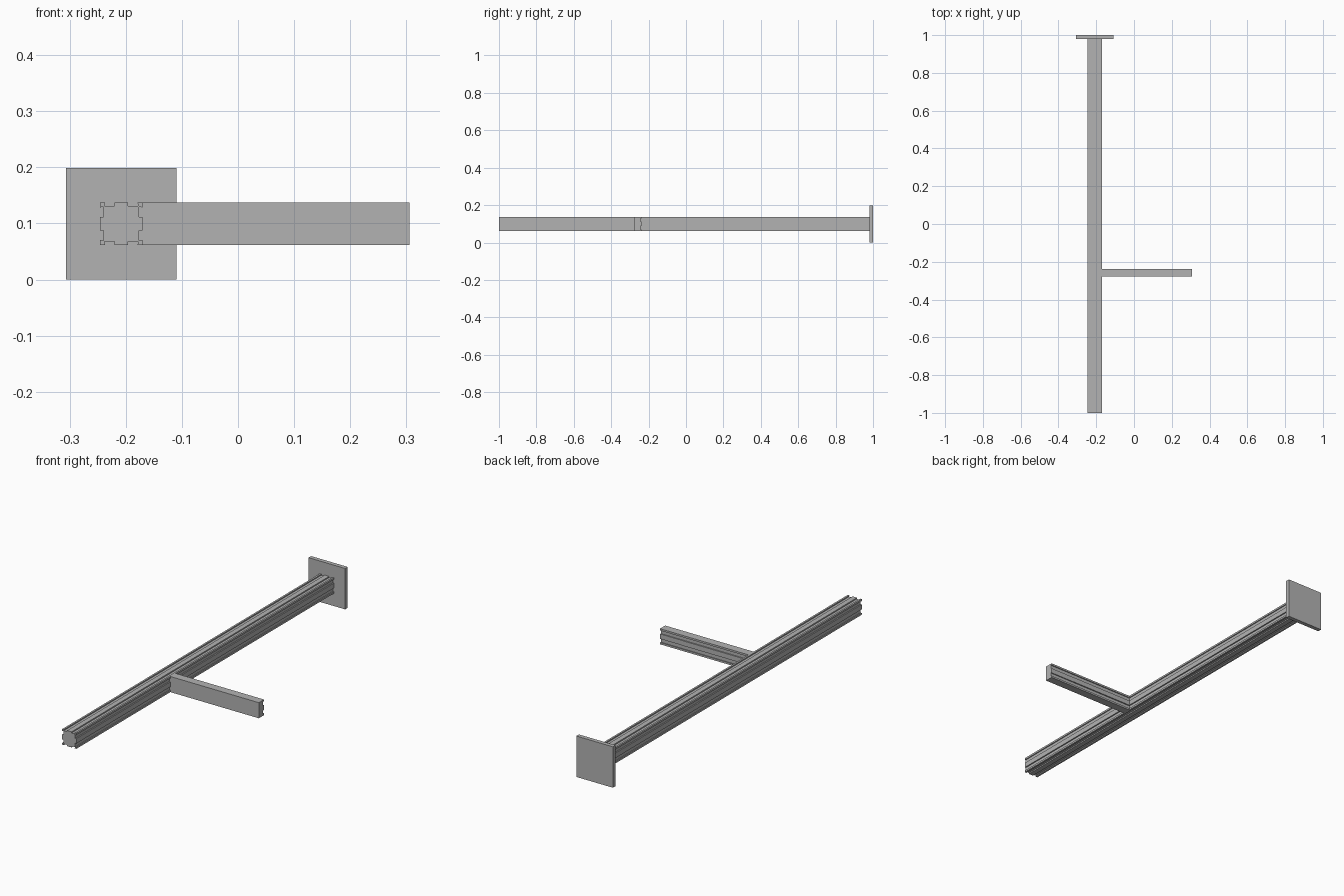
import bpy, bmesh
from mathutils import Vector

if "Cube" in bpy.data.objects:
    bpy.data.objects.remove(bpy.data.objects["Cube"])

CX, CZ, H = -0.208, 0.0995, 0.038  # beam axis and half width
G0, G1, D = 0.012, 0.029, 0.006    # groove start, end and depth

grey = bpy.data.materials.new("dark_grey")
grey.diffuse_color = (0.45, 0.45, 0.45, 1)
grey.use_nodes = True
grey.node_tree.nodes["Principled BSDF"].inputs["Base Color"].default_value = grey.diffuse_color


def side(out, ridge):
    """Points of one grooved side, as (along, out) pairs."""
    right = [(G0, ridge), (G0, out - D), (G1 + 0.001, out - D), (G1, out), (H, out)]
    return [(-a, b) for a, b in reversed(right)] + right


def extrude(name, pts, vec):
    bm = bmesh.new()
    f = bm.faces.new([bm.verts.new(p) for p in pts])
    r = bmesh.ops.extrude_face_region(bm, geom=[f])
    verts = [v for v in r["geom"] if isinstance(v, bmesh.types.BMVert)]
    bmesh.ops.translate(bm, verts=verts, vec=Vector(vec))
    bmesh.ops.recalc_face_normals(bm, faces=bm.faces)
    me = bpy.data.meshes.new(name)
    bm.to_mesh(me)
    bm.free()
    me.materials.append(grey)
    ob = bpy.data.objects.new(name, me)
    bpy.context.collection.objects.link(ob)
    return ob


def box(name, lo, hi):
    pts = [(lo[0], lo[1], lo[2]), (hi[0], lo[1], lo[2]),
           (hi[0], lo[1], hi[2]), (lo[0], lo[1], hi[2])]
    return extrude(name, pts, (0, hi[1] - lo[1], 0))


# Long beam: the grooved side repeated on all four faces
square = []
for k in range(4):
    for a, b in side(H, H)[:-1]:
        for _ in range(k):
            a, b = b, -a
        square.append((CX + a, -1, CZ + b))
extrude("long_beam", square, (0, 1.98, 0))

# Side arm: plain front, grooved back, with a slim strip on the back ridge
FRONT, BACK, X0, X1 = -0.277, -0.237, CX + H - D, 0.306
arm = [(X0, y, CZ + z) for z, y in side(BACK, BACK - 0.001)]
arm += [(X0, FRONT, CZ + H), (X0, FRONT, CZ - H)]
extrude("side_arm", arm, (X1 - X0, 0, 0))
box("arm_ridge_strip", (X0, BACK - 0.003, CZ - G0), (0.175, BACK, CZ + G0))

# End plate
box("end_plate", (-0.3065, 0.98, 0), (-0.1095, 1.0, 0.199))
